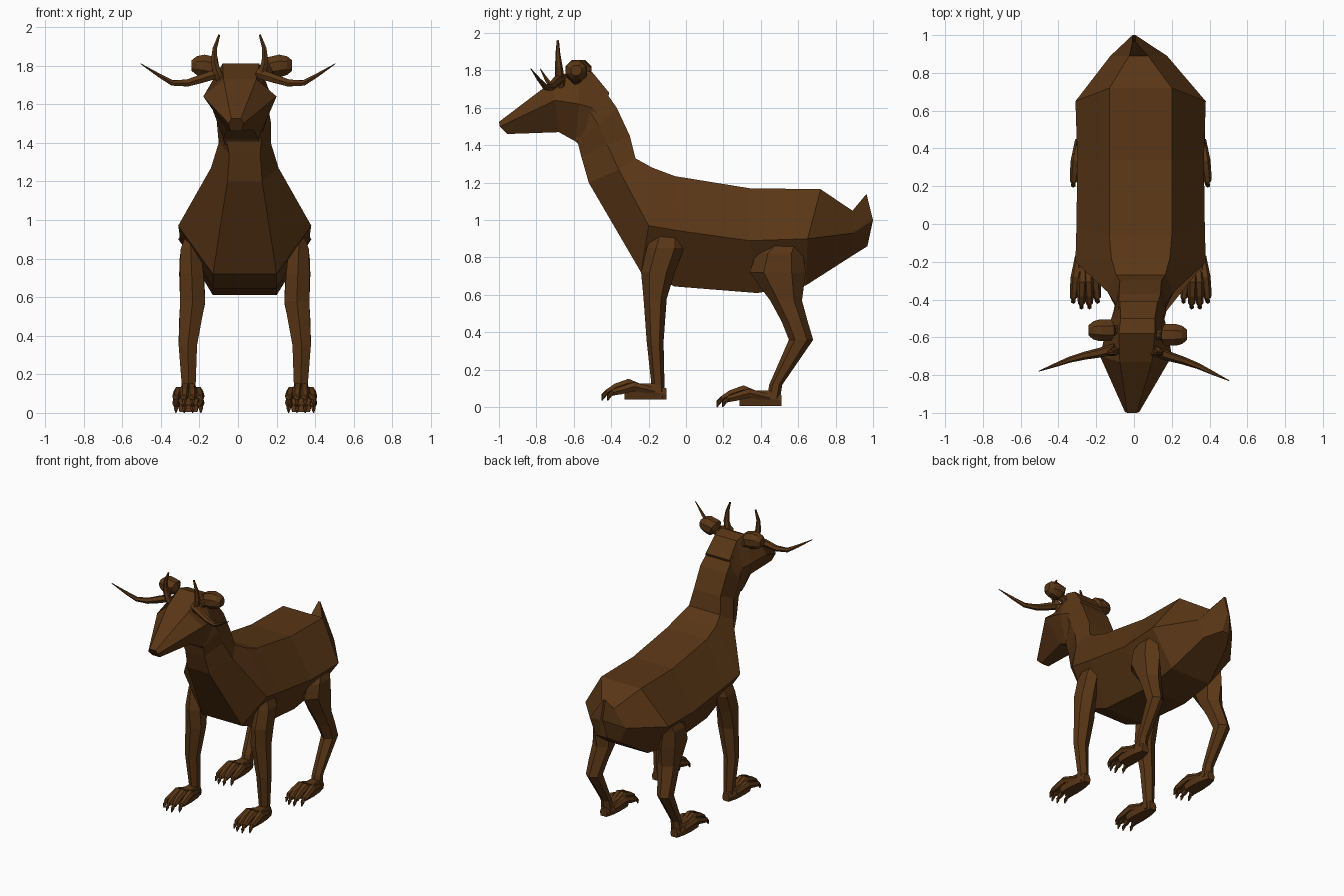
import bpy, bmesh, math
from mathutils import Vector

CX = 0.035  # body centre line

mat = bpy.data.materials.new("brown_hide")
mat.diffuse_color = (0.10, 0.037, 0.008, 1)


def loft(name, rings):
    """Skin a list of equal-length vertex rings and cap both ends."""
    bm = bmesh.new()
    vs = [[bm.verts.new(p) for p in r] for r in rings]
    n = len(vs[0])
    for a, b in zip(vs, vs[1:]):
        for i in range(n):
            j = (i + 1) % n
            bm.faces.new((a[i], a[j], b[j], b[i]))
    bm.faces.new(vs[0][::-1])
    bm.faces.new(vs[-1])
    bmesh.ops.recalc_face_normals(bm, faces=bm.faces)
    me = bpy.data.meshes.new(name)
    bm.to_mesh(me)
    bm.free()
    me.materials.append(mat)
    ob = bpy.data.objects.new(name, me)
    bpy.context.collection.objects.link(ob)
    return ob


def hexring(cx, top, mid, low):
    """Six-sided section; each level is (y, z, half width)."""
    pts = [(cx + s[2], s[0], s[1]) for s in (top, mid, low)]
    return pts + [(cx - s[2], s[0], s[1]) for s in (low, mid, top)]


def tube(name, pts, n=6):
    """Tapered tube through (x, y, z, radius) points."""
    rings = []
    for i, p in enumerate(pts):
        a, b = pts[max(i - 1, 0)], pts[min(i + 1, len(pts) - 1)]
        t = (Vector(b[:3]) - Vector(a[:3])).normalized()
        ref = Vector((0, 1, 0)) if abs(t.y) < 0.8 else Vector((1, 0, 0))
        u = t.cross(ref).normalized()
        w = t.cross(u)
        rings.append([Vector(p[:3]) + p[3] * (math.cos(k) * u + math.sin(k) * w)
                      for k in (2 * math.pi * (j + 0.5) / n for j in range(n))])
    return loft(name, rings)


# Body, tail stub and neck in one skin
loft("body", [hexring(c, t, m, l) for c, t, m, l in [
    (0.00, (0.965, 1.14, 0.008), (1.0, 1.0, 0.008), (0.97, 0.86, 0.03)),
    (0.025, (0.89, 1.05, 0.05), (0.89, 0.93, 0.15), (0.89, 0.81, 0.10)),
    (CX, (0.72, 1.165, 0.165), (0.65, 0.90, 0.345), (0.64, 0.65, 0.165)),
    (CX, (0.34, 1.17, 0.165), (0.34, 0.89, 0.335), (0.38, 0.61, 0.165)),
    (CX, (-0.06, 1.235, 0.165), (-0.02, 0.94, 0.34), (-0.06, 0.645, 0.165)),
    (CX, (-0.18, 1.28, 0.155), (-0.20, 0.97, 0.345), (-0.24, 0.72, 0.165)),
    (CX, (-0.27, 1.33, 0.13), (-0.36, 1.27, 0.175), (-0.52, 1.20, 0.09)),
    (CX, (-0.30, 1.45, 0.11), (-0.42, 1.40, 0.135), (-0.56, 1.34, 0.08)),
    (0.03, (-0.37, 1.60, 0.11), (-0.47, 1.51, 0.14), (-0.58, 1.42, 0.09)),
    (0.02, (-0.44, 1.70, 0.10), (-0.54, 1.62, 0.13), (-0.62, 1.48, 0.07)),
]])

# Wedge-shaped head
loft("head", [hexring(c, t, m, l) for c, t, m, l in [
    (-0.01, (-1.0, 1.525, 0.025), (-0.995, 1.50, 0.038), (-0.955, 1.46, 0.03)),
    (0.01, (-0.73, 1.73, 0.085), (-0.70, 1.64, 0.19), (-0.68, 1.47, 0.07)),
    (0.015, (-0.58, 1.81, 0.095), (-0.57, 1.62, 0.165), (-0.59, 1.42, 0.09)),
    (0.02, (-0.50, 1.79, 0.09), (-0.50, 1.60, 0.14), (-0.56, 1.39, 0.09)),
    (0.025, (-0.41, 1.68, 0.10), (-0.45, 1.54, 0.13), (-0.52, 1.42, 0.08)),
]])


def leg(name, s, levels):
    """Six-sided leg; levels are (z, y, y radius, x offset, x radius)."""
    rings = []
    for z, y, ry, off, rx in levels:
        rings.append([(CX + s * off + rx * math.sin(a), y + ry * math.cos(a), z)
                      for a in (k * math.pi / 3 for k in range(6))])
    loft(name, rings)


def foot(name, s, dy, dz):
    """Paw with four fanned, clawed toes."""
    x = CX + s * 0.292
    loft(name + "_paw", [hexring(x, (y + dy, t + dz, w * 0.6),
                                 (y + dy, m + dz, w), (y + dy, 0.04 + dz, w * 0.8))
                         for y, t, m, w in [(-0.105, 0.10, 0.07, 0.03),
                                            (-0.17, 0.125, 0.08, 0.05),
                                            (-0.25, 0.125, 0.085, 0.058),
                                            (-0.33, 0.115, 0.08, 0.055)]])
    for i, k in enumerate((-1.5, -0.5, 0.5, 1.5)):
        back = 0.03 * (abs(k) > 1)  # outer toes are shorter
        path = [(0.022, -0.20, 0.085, 0.022), (0.034, -0.31, 0.128 - back * 0.6, 0.027),
                (0.039, -0.375, 0.105 - back * 0.5, 0.024), (0.042, -0.42, 0.078, 0.019),
                (0.043, -0.44, 0.062, 0.013), (0.043, -0.45, 0.035, 0.003)]
        tube(f"{name}_toe_{i + 1}",
             [(x + k * f, y + back + dy, z + dz, r) for f, y, z, r in path])


FRONT = [(0.92, -0.10, 0.08, 0.28, 0.03), (0.85, -0.11, 0.10, 0.28, 0.06),
         (0.72, -0.15, 0.09, 0.275, 0.07), (0.58, -0.165, 0.062, 0.27, 0.075),
         (0.35, -0.165, 0.045, 0.295, 0.055), (0.12, -0.15, 0.035, 0.29, 0.04),
         (0.05, -0.145, 0.035, 0.29, 0.045)]
HIND = [(0.87, 0.53, 0.10, 0.28, 0.04), (0.82, 0.50, 0.125, 0.28, 0.065),
        (0.72, 0.49, 0.15, 0.275, 0.075), (0.57, 0.535, 0.085, 0.27, 0.075),
        (0.46, 0.58, 0.07, 0.285, 0.065), (0.36, 0.615, 0.065, 0.295, 0.055),
        (0.12, 0.48, 0.035, 0.29, 0.04), (0.03, 0.465, 0.035, 0.29, 0.045)]

for side, s in (("right", 1), ("left", -1)):
    leg(f"front_leg_{side}", s, FRONT)
    foot(f"front_foot_{side}", s, 0.0, 0.0)
    leg(f"hind_leg_{side}", s, HIND)
    foot(f"hind_foot_{side}", s, 0.615, -0.035)

    # Short upright horn
    tube(f"upright_horn_{side}", [(0.008 + s * x, y, z, r) for x, y, z, r in [
        (0.085, -0.66, 1.70, 0.026), (0.115, -0.675, 1.76, 0.025),
        (0.132, -0.68, 1.82, 0.020), (0.128, -0.685, 1.89, 0.013),
        (0.105, -0.685, 1.96, 0.006)]])

    # Long sweeping side horn, drooping then rising to a point
    lean = -0.025 * s
    tube(f"side_horn_{side}", [(s * x, y + lean * x * 2, z, r) for x, y, z, r in [
        (0.10, -0.665, 1.76, 0.028), (0.18, -0.69, 1.735, 0.026),
        (0.26, -0.71, 1.71, 0.021), (0.34, -0.735, 1.71, 0.016),
        (0.41, -0.765, 1.75, 0.011), (0.505, -0.805, 1.81, 0.002)]])

    # Knobbly ear on a short stalk
    ey = -0.575 - 0.012 * s
    tube(f"ear_{side}", [(0.02 + s * x, ey, z, r) for x, z, r in [
        (0.08, 1.73, 0.025), (0.135, 1.77, 0.03), (0.15, 1.79, 0.062),
        (0.20, 1.80, 0.062), (0.235, 1.80, 0.052), (0.26, 1.80, 0.03)]], 8)
